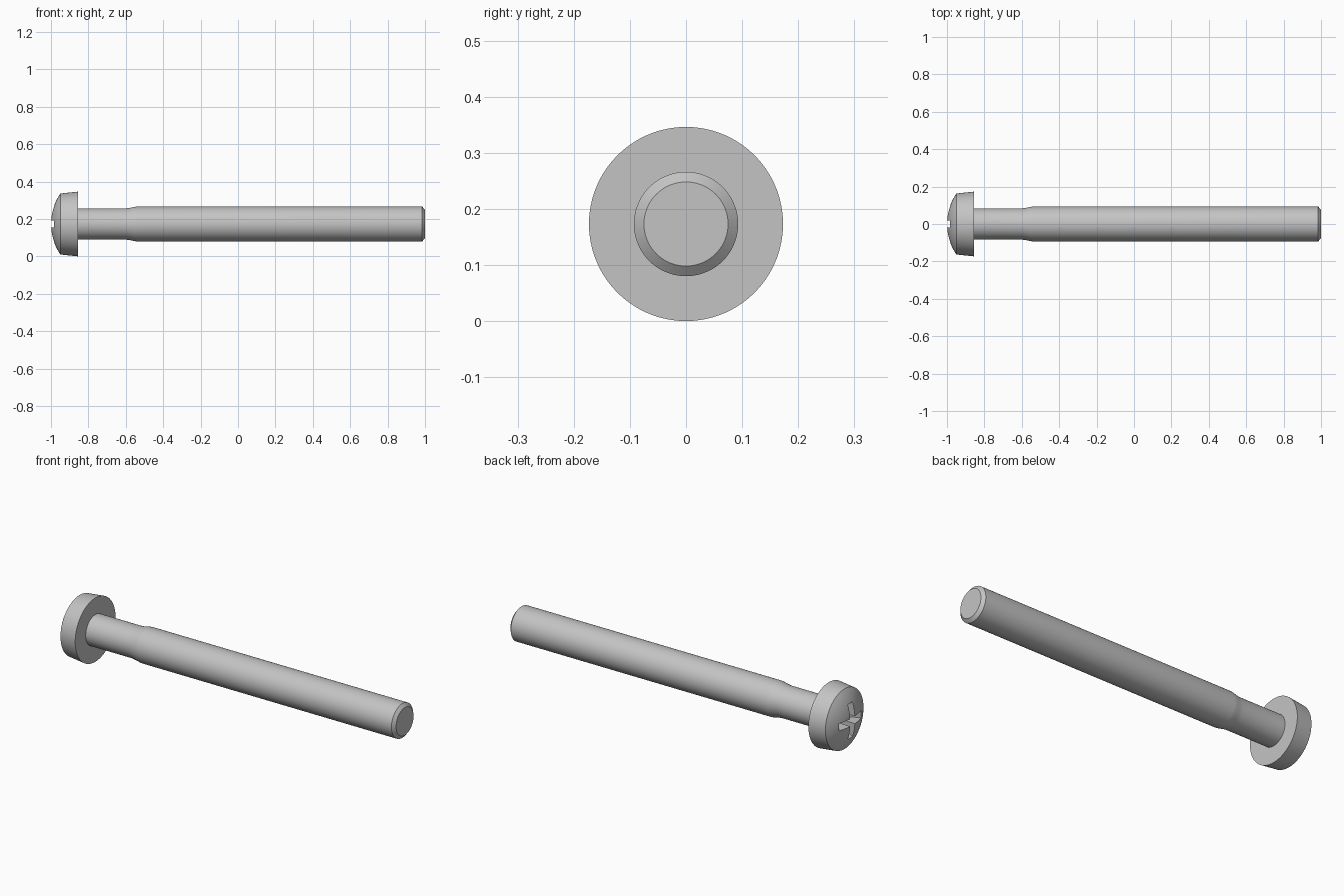
import bpy, bmesh, math
from mathutils import Matrix, Vector

cube = bpy.data.objects.get("Cube")
if cube:
    bpy.data.objects.remove(cube, do_unlink=True)

AXIS_Z = 0.173      # height of the screw axis
DOME_R = 0.29       # sphere radius of the head's crown
RIM_R = 0.163       # radius where the crown meets the head side

steel = bpy.data.materials.new("plain_grey_steel")
steel.use_nodes = True
grey = (0.55, 0.55, 0.55, 1)
steel.diffuse_color = grey
steel.node_tree.nodes["Principled BSDF"].inputs["Base Color"].default_value = grey


def make_object(name, bm):
    bmesh.ops.recalc_face_normals(bm, faces=bm.faces)
    mesh = bpy.data.meshes.new(name)
    bm.to_mesh(mesh)
    bm.free()
    mesh.materials.append(steel)
    obj = bpy.data.objects.new(name, mesh)
    bpy.context.collection.objects.link(obj)
    return obj


def lathe(name, profile, segments=72):
    """Spin (x, radius) points about the screw axis."""
    bm = bmesh.new()
    verts = [bm.verts.new((x, 0, r + AXIS_Z)) for x, r in profile]
    edges = [bm.edges.new(pair) for pair in zip(verts, verts[1:])]
    bmesh.ops.spin(bm, geom=verts + edges, cent=(0, 0, AXIS_Z), axis=(1, 0, 0),
                   angle=math.tau, steps=segments, use_merge=True)
    bmesh.ops.remove_doubles(bm, verts=bm.verts, dist=1e-5)
    return make_object(name, bm)


def recess_arm(name, angle):
    """Slot cutter: straight at the mouth, narrowing towards the bottom."""
    bm = bmesh.new()
    rings = []
    for x, length, width in ((-1.05, 0.095, 0.02), (-0.985, 0.095, 0.02), (-0.9, 0.045, 0.018)):
        rings.append([bm.verts.new((x, sy * length, sz * width))
                      for sy, sz in ((-1, -1), (1, -1), (1, 1), (-1, 1))])
    for a, b in zip(rings, rings[1:]):
        for i in range(4):
            j = (i + 1) % 4
            bm.faces.new((a[i], a[j], b[j], b[i]))
    bm.faces.new(rings[0])
    bm.faces.new(rings[-1])
    place = Matrix.Translation(Vector((0, 0, AXIS_Z))) @ Matrix.Rotation(angle, 4, 'X')
    bm.transform(place)
    return make_object(name, bm)


# Domed crown, tapered head, plain shank, flare, thread cylinder and chamfered tip
rim_angle = math.asin(RIM_R / DOME_R)
steps = 10
crown = [(-1 + DOME_R * (1 - math.cos(rim_angle * i / steps)),
          DOME_R * math.sin(rim_angle * i / steps)) for i in range(steps + 1)]
body = [(-0.855, 0.173), (-0.855, 0.083), (-0.6, 0.083), (-0.575, 0.087),
        (-0.55, 0.092), (-0.54, 0.093), (0.985, 0.093), (1, 0.075), (1, 0)]
screw = lathe("screw_body", crown + body)

# Cross recess in the head
for i in range(2):
    cutter = recess_arm("recess_cutter", i * math.pi / 2)
    cutter.hide_render = True
    cut = screw.modifiers.new("cross_recess", 'BOOLEAN')
    cut.operation = 'DIFFERENCE'
    cut.solver = 'EXACT'
    cut.object = cutter
    bpy.context.view_layer.objects.active = screw
    bpy.ops.object.modifier_apply(modifier=cut.name)
    bpy.data.objects.remove(cutter, do_unlink=True)

# Smooth round surfaces, crisp edges
bpy.ops.object.select_all(action='DESELECT')
screw.select_set(True)
bpy.context.view_layer.objects.active = screw
bpy.ops.object.shade_smooth_by_angle(angle=math.radians(25))
